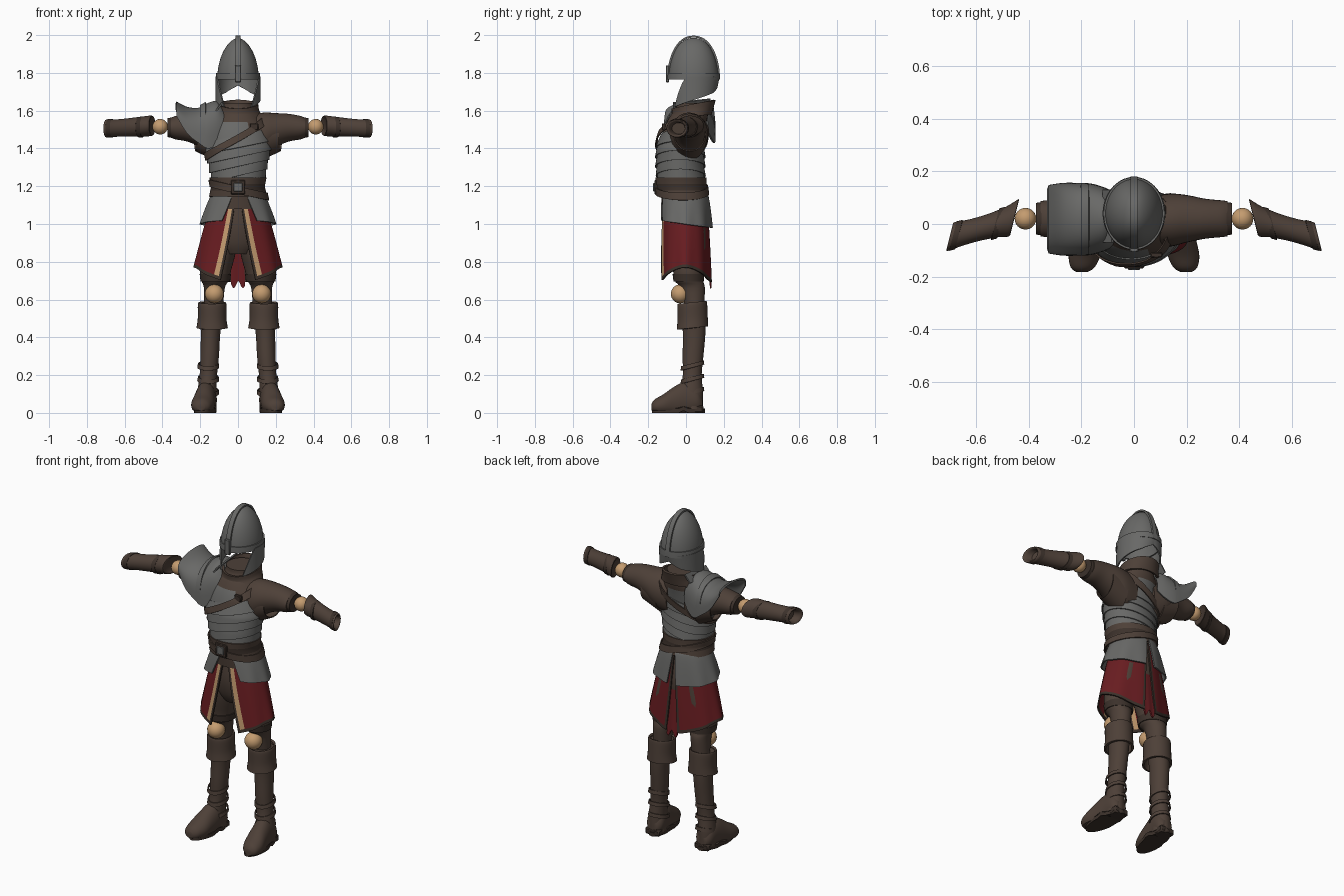
import bpy, bmesh
from math import sin, cos, pi, tau, radians
from mathutils import Vector

if "Cube" in bpy.data.objects:
    bpy.data.objects.remove(bpy.data.objects["Cube"])


def material(name, *rgb):
    m = bpy.data.materials.new(name)
    m.use_nodes = True
    m.diffuse_color = (*rgb, 1)
    m.node_tree.nodes["Principled BSDF"].inputs["Base Color"].default_value = (*rgb, 1)
    return m


PALETTE = [material("steel", .14, .14, .135), material("leather", .075, .051, .039),
           material("dark_leather", .045, .031, .024), material("red_cloth", .14, .012, .015),
           material("pale_wood", .55, .33, .16)]
STEEL, LEATHER, DARK, RED, WOOD = range(len(PALETTE))
SIDES = (("left", 1), ("right", -1))
built = []


def finish(name, bm, mat, paint=None):
    bmesh.ops.recalc_face_normals(bm, faces=bm.faces)
    mesh = bpy.data.meshes.new(name)
    for f in bm.faces:
        f.material_index = paint(f.calc_center_median()) if paint else f.material_index or mat
    bm.to_mesh(mesh)
    bm.free()
    for m in PALETTE:
        mesh.materials.append(m)
    ob = bpy.data.objects.new(name, mesh)
    bpy.context.collection.objects.link(ob)
    built.append(ob)


def sheet(name, fn, nu, nv, mat, close=False, cap=False, thick=0, paint=None, trim=None):
    """Grid surface from fn(u, v); trim(u, v) picks a material per cell."""
    bm = bmesh.new()
    cols = nu if close else nu + 1
    rows = [[bm.verts.new(fn(i / nu, j / nv)) for i in range(cols)] for j in range(nv + 1)]
    for j in range(nv):
        for i in range(nu):
            k = (i + 1) % cols
            f = bm.faces.new((rows[j][i], rows[j][k], rows[j + 1][k], rows[j + 1][i]))
            f.material_index = trim((i + .5) / nu, (j + .5) / nv) if trim else mat
    if cap:
        bm.faces.new(rows[0])
        bm.faces.new(rows[-1])
    if thick:
        bmesh.ops.recalc_face_normals(bm, faces=bm.faces)
        bmesh.ops.solidify(bm, geom=bm.faces[:], thickness=thick)
    finish(name, bm, mat, paint)


def curve(rows, t):
    """Smooth interpolation through a table of rows."""
    n = len(rows) - 1
    i = min(int(t * n), n - 1)
    f = t * n - i
    a, b, c, d = (Vector(rows[min(max(k, 0), n)]) for k in (i - 1, i, i + 1, i + 2))
    return b + (c - a) * f / 2 + (a * 2 - b * 5 + c * 4 - d) * f * f / 2 + (b * 3 - a - c * 3 + d) * f ** 3 / 2


def loft(name, rings, mat, axis="z", side=1, skew=0, cap=True, **kw):
    """Rings are (position, centre, centre, radius, radius) along an axis."""
    def fn(u, v):
        p, c1, c2, r1, r2 = curve(rings, v)
        a, b = r1 * cos(tau * u), r2 * sin(tau * u)
        if axis == "z":
            return side * (c1 + a), c2 + b, p + skew * b
        if axis == "x":
            return side * (p + skew * a), c1 + a, c2 + b
        return side * (c1 + a), p, max(c2 + b, .012)
    sheet(name, fn, 32, 4 * (len(rings) - 1), mat, close=True, cap=cap, **kw)


def box(name, centre, size, mat):
    bm = bmesh.new()
    bmesh.ops.create_cube(bm, size=1)
    for v in bm.verts:
        v.co = Vector(centre) + v.co * Vector(size)
    bmesh.ops.bevel(bm, geom=bm.edges[:], offset=min(size) * .2, segments=1, affect="EDGES")
    finish(name, bm, mat)


def ball(name, centre, radius, mat):
    bm = bmesh.new()
    bmesh.ops.create_uvsphere(bm, u_segments=24, v_segments=14, radius=radius)
    bmesh.ops.translate(bm, verts=bm.verts, vec=centre)
    finish(name, bm, mat)


# Torso: height, centre y, half width, half depth
TORSO = [(1.08, -.01, .145, .115), (1.2, -.025, .12, .112), (1.3, -.03, .14, .115),
         (1.4, -.03, .16, .115), (1.5, -.01, .15, .11), (1.57, .015, .115, .1),
         (1.61, .03, .09, .085), (1.64, .035, .085, .085)]


def girth(z):
    for lo, hi in zip(TORSO, TORSO[1:]):
        if z <= hi[0]:
            break
    return Vector(lo).lerp(Vector(hi), (z - lo[0]) / (hi[0] - lo[0]))


def torso_paint(c):
    return LEATHER if c.z > 1.53 or c.z < 1.2 or (c.x > .05 and c.z > 1.44) else STEEL


rings = [(z, 0, cy, rx, ry) for z, cy, rx, ry in TORSO]
loft("torso", rings, STEEL, paint=torso_paint)
loft("collar", [(1.56, 0, .02, .12, .105), (1.6, 0, .035, .1, .1), (1.635, 0, .04, .095, .105)],
     LEATHER, skew=.22, cap=False, thick=.012)


def wrap(name, z, height, tilt, grow, flare, mat, trim=None):
    """Band that follows the torso, raised on the left by the tilt."""
    def fn(u, v):
        a = tau * u
        mid = z + tilt * sin(a)
        _, cy, rx, ry = girth(mid - height * v)
        g = grow + flare * v
        return (rx + g) * sin(a), cy - (ry + g) * cos(a), mid - height * v
    sheet(name, fn, 48, 6, mat, close=True, thick=.006, trim=trim)


# Overlapping slanted belly plates, shoulder strap and belt
for n in range(5):
    wrap(f"body_plate_{n + 1}", 1.27 + .05 * n, .065, .035, .007, .012, STEEL)
wrap("shoulder_strap", 1.475, .04, .1, .026, 0, LEATHER)
wrap("belt", 1.245, .1, 0, .022, 0, LEATHER, trim=lambda u, v: DARK if .4 < v < .6 else LEATHER)
wrap("slung_belt", 1.2, .04, -.035, .024, 0, LEATHER)
box("belt_buckle", (0, -.158, 1.195), (.075, .02, .075), DARK)
box("buckle_plate", (0, -.168, 1.195), (.045, .012, .045), STEEL)
box("strap_buckle", (.085, -.118, 1.515), (.045, .02, .035), DARK)


# Skirt layers: one curved panel on each side, open at front and back
def skirt(name, side, top, hem, width, depth, front, back, mat, trim=None):
    def fn(u, v):
        a0 = front[0] + (front[1] - front[0]) * v
        a1 = pi - back[0] - (back[1] - back[0]) * v
        a = a0 + (a1 - a0) * u
        rx = width[0] + (width[1] - width[0]) * v ** .8
        ry = depth[0] + (depth[1] - depth[0]) * v ** .6
        ripple = 1 + .02 * v * sin(a * 9)
        z = top + (hem(a) - top) * v
        return side * rx * sin(a) * ripple, -.004 - ry * cos(a) * ripple, z
    sheet(name, fn, 40, 24, mat, thick=.008, trim=trim)


def skirt_trim(u, v):
    if u < .03 or v > .95 or u > .97:
        return DARK
    return WOOD if u < .075 else RED


for label, s in SIDES:
    skirt(label + "_skirt_panel", s, 1.14, lambda a: .69 + .08 * sin(a) ** 2, (.125, .232),
          (.11, .14), (.1, .42), (.04, .16), RED, skirt_trim)
    skirt(label + "_hip_plate", s, 1.17, lambda a: 1.0 + .02 * cos(a), (.132, .2), (.115, .145),
          (.3 if s > 0 else .18, .55 if s > 0 else .45), (.05, .15), STEEL)
sheet("back_tail", lambda u, v: ((u - .5) * .07, .1 + .035 * v, 1.1 - (.42 + .02 * sin(u * 9)) * v),
      8, 8, RED, thick=.008)
loft("trousers", [(1.14, 0, -.005, .115, .095), (1.0, 0, 0, .15, .115), (.9, 0, .005, .14, .105),
                  (.84, 0, .01, .09, .08)], LEATHER)

# Legs and boots
for label, s in SIDES:
    loft(label + "_thigh", [(.98, .075, .005, .08, .1), (.85, .1, .01, .088, .095),
                            (.75, .12, .012, .082, .08), (.7, .122, .015, .072, .075),
                            (.66, .125, .035, .055, .065), (.55, .13, .045, .05, .05)], LEATHER, side=s)
    loft(label + "_thigh_cuff", [(.735, .12, .012, .083, .083), (.695, .12, .014, .078, .08)],
         DARK, side=s, cap=False, thick=.006)
    ball(label + "_knee_joint", (s * .125, -.03, .63), .05, WOOD)
    loft(label + "_boot_cuff", [(.585, .137, .033, .072, .076), (.57, .137, .033, .076, .079),
                                (.5, .137, .035, .076, .08), (.45, .137, .034, .083, .083)],
         LEATHER, side=s, skew=.1, cap=False, thick=.012)
    loft(label + "_boot_shaft", [(.57, .138, .035, .064, .066), (.43, .145, .043, .052, .06),
                                 (.3, .15, .037, .049, .055), (.2, .157, .033, .046, .05),
                                 (.11, .165, .03, .05, .06), (.02, .165, .035, .052, .056)], LEATHER, side=s)
    loft(label + "_foot", [(.088, .165, .045, .03, .035), (.06, .165, .065, .052, .07),
                           (0, .17, .07, .055, .095), (-.06, .178, .055, .058, .085),
                           (-.12, .188, .042, .06, .056), (-.165, .195, .035, .045, .037),
                           (-.183, .197, .03, .02, .018)], LEATHER, axis="y", side=s)
    sheet(label + "_sole", lambda u, v: (s * (.178 - .1 * .8 * (q := -.04 - .14 * cos(tau * u)) - .008
          + .058 * sin(tau * u)), q, .022 * v + (.012 if -.04 < q < .01 else 0)),
          32, 1, DARK, close=True, cap=True)
    box(label + "_heel", (s * .165, .055, .02), (.095, .075, .04), DARK)
    for n, z in enumerate((.1, .17, .24)):
        loft(f"{label}_boot_strap_{n + 1}", [(z + .022, .157, .034, .055, .06), (z, .158, .034, .058, .063)],
             LEATHER, side=s, skew=.25, cap=False, thick=.006)

# Arms
for label, s in SIDES:
    loft(label + "_upper_arm", [(.06, .01, 1.46, .095, .12), (.14, .015, 1.475, .1, .115),
                                (.2, .02, 1.497, .09, .09), (.27, .02, 1.51, .076, .073),
                                (.33, .02, 1.51, .07, .062), (.355, .02, 1.51, .067, .052)],
         LEATHER, axis="x", side=s)
    loft(label + "_arm_band", [(.33, .02, 1.51, .066, .058), (.372, .02, 1.51, .06, .05)],
         DARK, axis="x", side=s)
    loft(label + "_armhole_flap", [(.12, .01, 1.46, .1, .125), (.225, .02, 1.475, .085, .09)],
         LEATHER, axis="x", side=s, cap=False, thick=.006, skew=.1)
    ball(label + "_elbow_joint", (s * .412, .02, 1.515), .041, WOOD)
    loft(label + "_forearm", [(.46, .025, 1.52, .045, .035), (.455, .024, 1.52, .07, .053),
                              (.5, .008, 1.517, .058, .053), (.57, -.013, 1.512, .05, .049),
                              (.64, -.033, 1.508, .05, .046), (.695, -.048, 1.506, .055, .048),
                              (.694, -.048, 1.506, .042, .036), (.66, -.038, 1.506, .036, .03)],
         LEATHER, axis="x", side=s, skew=-.3 if s > 2 else .25 * -1)
    for n, (x, y, r) in enumerate(((.505, .005, .06), (.665, -.04, .056))):
        loft(f"{label}_bracer_strap_{n + 1}", [(x, y, 1.513 - n * .006, r, .055 - n * .005),
             (x + .022, y - .006, 1.513 - n * .006, r, .054 - n * .005)],
             DARK, axis="x", side=s, skew=-.25, cap=False, thick=.005)

# Flared shoulder plate: x, top, lower rim, half depth
PLATE = [(-.07, 1.59, 1.46, .1), (-.11, 1.635, 1.42, .12), (-.16, 1.625, 1.4, .135),
         (-.21, 1.6, 1.43, .138), (-.27, 1.605, 1.48, .138), (-.325, 1.632, 1.57, .13)]


def shoulder(u, v):
    x, top, rim, half = curve(PLATE, v)
    a = pi * u
    return x, .018 - half * cos(a), rim + (top - rim) * sin(a) ** .6 + .03 * u


sheet("shoulder_plate", shoulder, 28, 20, STEEL, thick=.01)
sheet("shoulder_plate_ridge", lambda u, v: Vector(shoulder(u, .45 + .12 * v)) + Vector((0, 0, .012)),
      28, 3, STEEL, thick=.008)
sheet("neck_guard_plate", lambda u, v: (-.12 + .035 * v, -.07 + .2 * u, 1.6 + .045 * v + .02 * u),
      10, 4, STEEL, thick=.008)


# Helmet: pointed dome, brow band, crest, nose guard, cheek and neck guard
def dome(u, v, grow=0):
    t = v * pi / 2
    return ((.11 + grow) * sin(tau * u) * max(cos(t), 0) ** 1.15,
            .04 - (.132 + grow) * cos(tau * u) * max(cos(t), 0) ** .9, 1.765 + (.22 + grow) * sin(t))


def guard(side):
    def fn(u, v):
        a = radians(74 - 36 * v ** .8) * (1 - u) + pi * u
        low = 1.62 + .075 * min(u / .75, 1) + .04 * max(0, u - .75) / .25
        return side * .111 * sin(a), .04 - (.13 - .01 * v) * cos(a), 1.78 + (low - 1.78) * v
    return fn


sheet("helmet_dome", dome, 40, 16, STEEL, close=True, thick=.006)
sheet("helmet_brow_band", lambda u, v: dome(u, .1 * v, .007), 40, 2, STEEL, close=True, thick=.008)


def crest(u, v):
    t = pi * v
    return (u - .5) * .028, .04 - .14 * cos(t) * abs(cos(t)) ** -.1, 1.765 + .232 * sin(t)


sheet("helmet_crest", crest, 2, 41, STEEL, thick=.01)
box("nose_guard", (0, -.098, 1.795), (.034, .018, .09), STEEL)
for label, s in SIDES:
    sheet(label + "_cheek_guard", guard(s), 24, 10, STEEL, thick=.008)

for ob in bpy.context.selected_objects:
    ob.select_set(False)
for ob in built:
    ob.select_set(True)
bpy.context.view_layer.objects.active = built[0]
bpy.ops.object.shade_smooth_by_angle(angle=radians(40))
